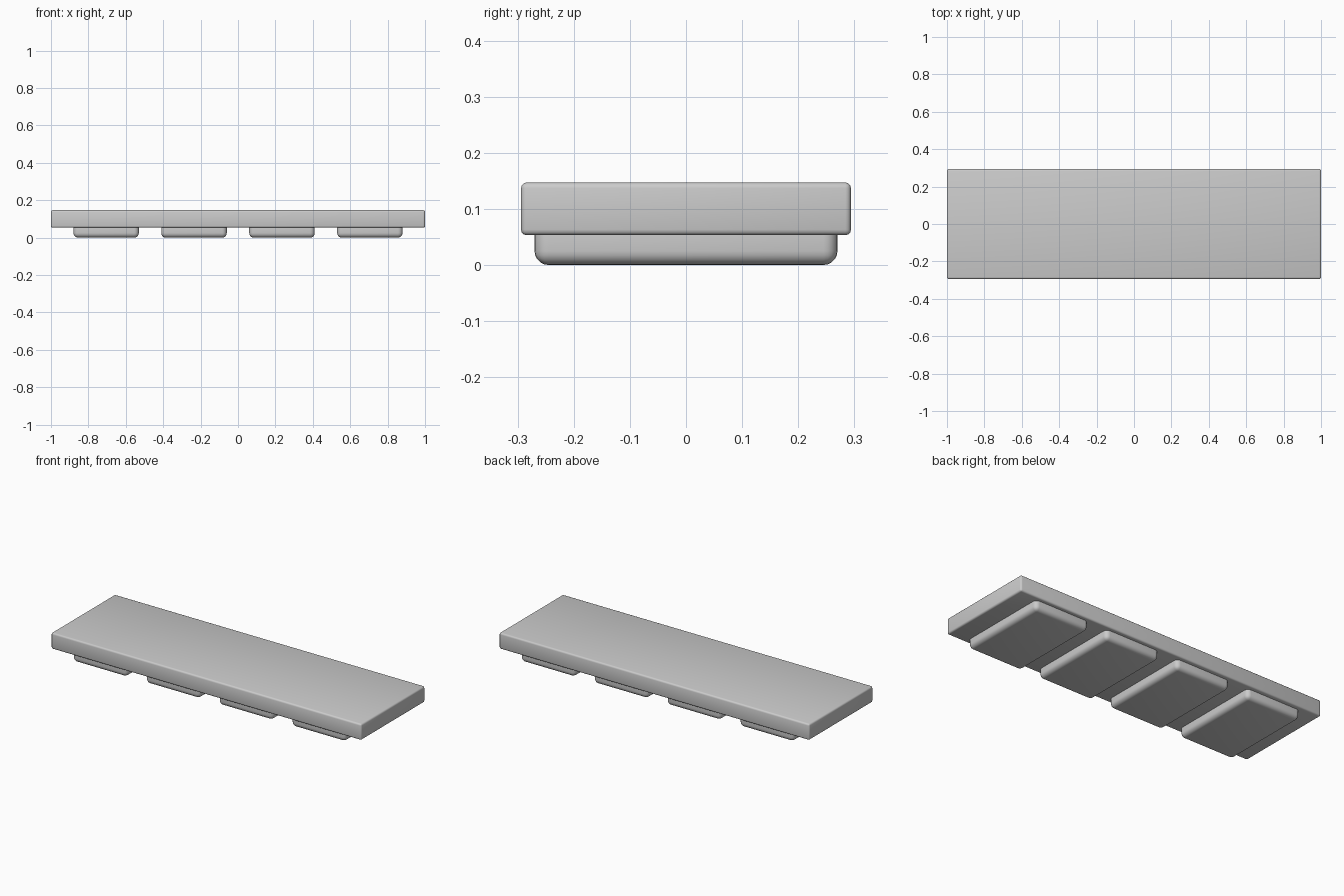
import bpy

# Remove the default object
cube = bpy.data.objects.get("Cube")
if cube:
    bpy.data.objects.remove(cube, do_unlink=True)

# Single plain grey
GREY = (0.6, 0.6, 0.6, 1)
grey = bpy.data.materials.new("plain_grey")
grey.use_nodes = True
grey.diffuse_color = GREY
grey.node_tree.nodes["Principled BSDF"].inputs["Base Color"].default_value = GREY


def rounded_box(name, centre_x, size, bottom, radius, segments):
    """Box standing at the given height, with every edge rounded."""
    bpy.ops.mesh.primitive_cube_add(size=1, location=(centre_x, 0, bottom + size[2] / 2))
    box = bpy.context.object
    box.name = name
    box.scale = size
    bpy.ops.object.transform_apply(location=False, rotation=False, scale=True)
    bevel = box.modifiers.new("rounded_edges", "BEVEL")
    bevel.width = radius
    bevel.segments = segments
    bpy.ops.object.modifier_apply(modifier=bevel.name)
    bpy.ops.object.shade_smooth_by_angle()
    box.data.materials.append(grey)
    return box


# Long top slab
rounded_box("slab", 0, (2, 0.588, 0.094), 0.053, 0.01, 3)

# Four pads in a row, sunk a little into the slab
for i in range(4):
    rounded_box(f"pad_{i + 1}", (i - 1.5) * 0.47, (0.35, 0.54, 0.085), 0, 0.025, 5)
